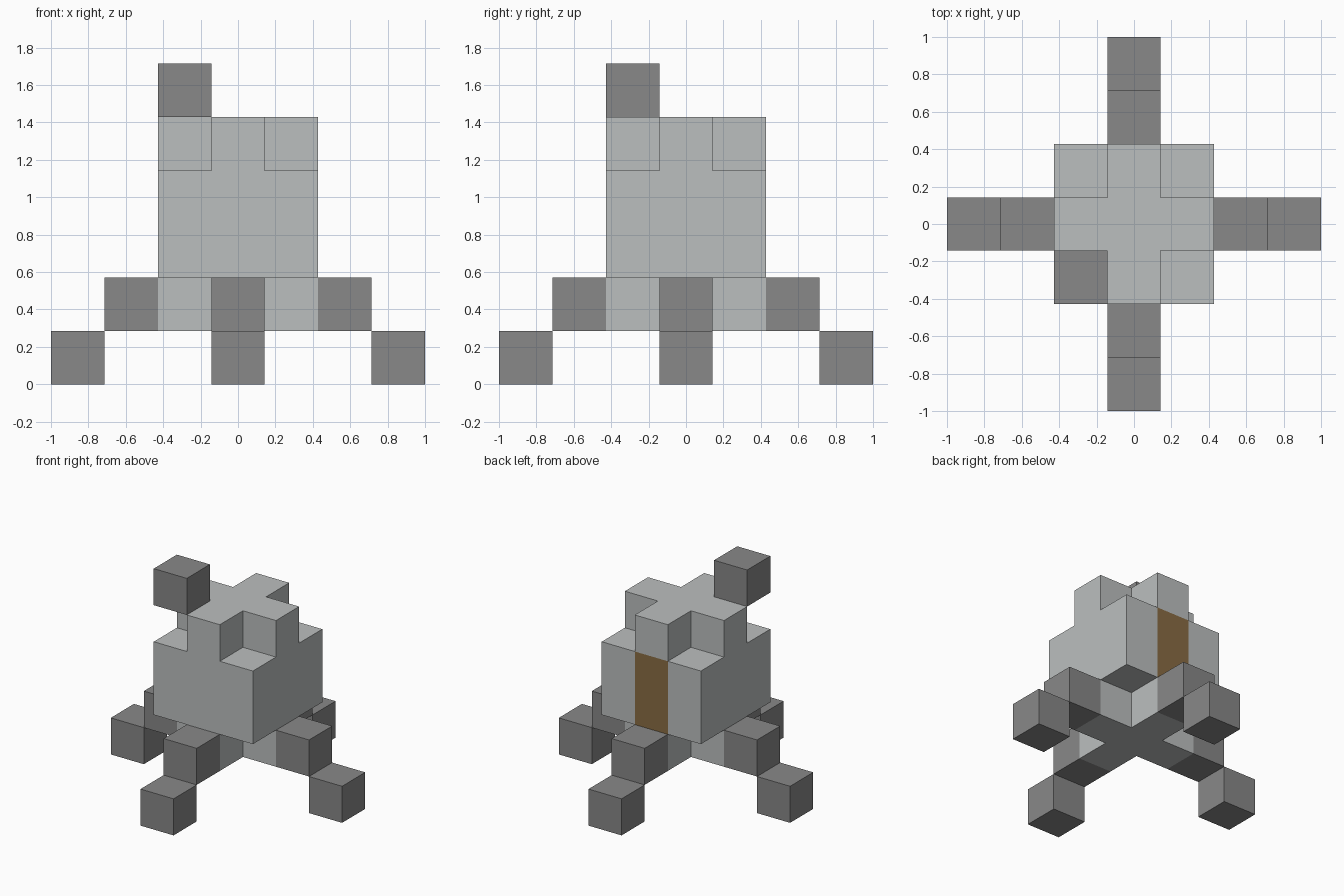
import bpy, bmesh
from mathutils import Matrix, Vector

if "Cube" in bpy.data.objects:
    bpy.data.objects.remove(bpy.data.objects["Cube"], do_unlink=True)

U = 2 / 7  # one block


def material(name, color):
    m = bpy.data.materials.new(name)
    m.use_nodes = True
    m.diffuse_color = (*color, 1)
    m.node_tree.nodes["Principled BSDF"].inputs["Base Color"].default_value = (*color, 1)
    return m


light = material("light grey", (0.50, 0.52, 0.52))
dark = material("dark grey", (0.246, 0.246, 0.246))
brown = material("door brown", (0.25, 0.15, 0.056))


def finish(name, bm, *mats):
    bmesh.ops.recalc_face_normals(bm, faces=bm.faces)
    mesh = bpy.data.meshes.new(name)
    bm.to_mesh(mesh)
    bm.free()
    for m in mats:
        mesh.materials.append(m)
    obj = bpy.data.objects.new(name, mesh)
    bpy.context.collection.objects.link(obj)
    return obj


def box(center, size):
    """Box measured in blocks."""
    bm = bmesh.new()
    mat = Matrix.Translation(Vector(center) * U) @ Matrix.Diagonal((*(Vector(size) * U), 1))
    bmesh.ops.create_cube(bm, size=1, matrix=mat)
    return bm


def cross(name, layer):
    """Plus-shaped slab, one block high."""
    bm = bmesh.new()
    a, b = U / 2, 1.5 * U
    verts = []
    for sx, sy in ((1, 1), (-1, 1), (-1, -1), (1, -1)):
        corner = [(b, a), (a, a), (a, b)]
        if sx * sy < 0:
            corner.reverse()
        verts += [bm.verts.new((sx * x, sy * y, layer * U)) for x, y in corner]
    face = bm.faces.new(verts)
    top = bmesh.ops.extrude_face_region(bm, geom=[face])["geom"]
    bmesh.ops.translate(bm, vec=(0, 0, U),
                        verts=[g for g in top if isinstance(g, bmesh.types.BMVert)])
    finish(name, bm, light)


# Floor and roof crosses
cross("floor_cross", 1)
cross("roof_cross", 4)

# Main body with a door strip cut into the middle of its back wall
body = box((0, 0, 3), (3, 3, 2))
for x in (-U / 2, U / 2):
    bmesh.ops.bisect_plane(body, geom=body.verts[:] + body.edges[:] + body.faces[:],
                           plane_co=(x, 0, 0), plane_no=(1, 0, 0))
body.normal_update()
for f in body.faces:
    if f.normal.y > 0.9 and abs(f.calc_center_median().x) < U / 2:
        f.material_index = 1
finish("body", body, light, brown)

# Stepped legs on all four sides
for side, (dx, dy) in {"left": (1, 0), "right": (-1, 0),
                       "front": (0, -1), "back": (0, 1)}.items():
    finish(side + "_leg", box((2 * dx, 2 * dy, 1.5), (1, 1, 1)), dark)
    finish(side + "_foot", box((3 * dx, 3 * dy, 0.5), (1, 1, 1)), dark)

# Chimney block above the front right corner
finish("chimney_block", box((-1, -1, 5.5), (1, 1, 1)), dark)
